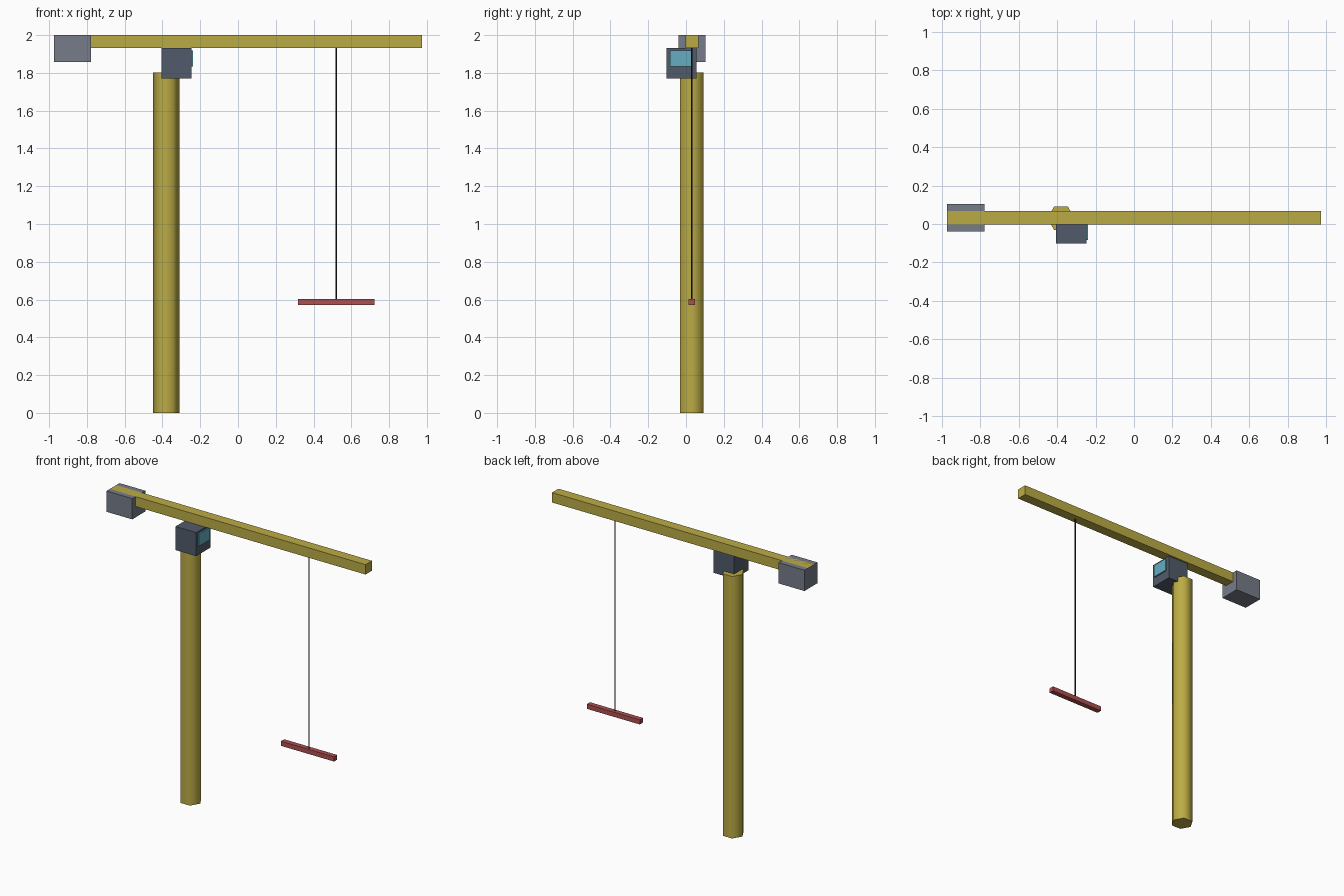
import bpy, math

if "Cube" in bpy.data.objects:
    bpy.data.objects.remove(bpy.data.objects["Cube"])

def material(name, rgb):
    m = bpy.data.materials.new(name)
    m.diffuse_color = (*rgb, 1)
    m.use_nodes = True
    m.node_tree.nodes["Principled BSDF"].inputs["Base Color"].default_value = m.diffuse_color
    return m

YELLOW = material("yellow_paint", (0.50, 0.41, 0.06))
DARK = material("cab_grey", (0.085, 0.105, 0.145))
GREY = material("ballast_grey", (0.18, 0.20, 0.25))
GLASS = material("window_glass", (0.13, 0.42, 0.54))
RED = material("red_load", (0.42, 0.08, 0.08))
BLACK = material("cable_black", (0.02, 0.02, 0.025))

def box(name, x, y, z, mat):
    """Box from (min, max) ranges on each axis."""
    axes = (x, y, z)
    bpy.ops.mesh.primitive_cube_add(size=1, location=[(a + b) / 2 for a, b in axes])
    o = bpy.context.object
    o.name = name
    o.scale = [b - a for a, b in axes]
    bpy.ops.object.transform_apply(location=False, rotation=False, scale=True)
    o.data.materials.append(mat)
    return o

def post(name, x, y, z, radius, mat):
    """Upright six-sided prism with corners on the x axis."""
    bpy.ops.mesh.primitive_cylinder_add(vertices=6, radius=radius, depth=z[1] - z[0],
                                        location=(x, y, (z[0] + z[1]) / 2),
                                        rotation=(0, 0, math.pi / 2))
    o = bpy.context.object
    o.name = name
    bpy.ops.object.transform_apply(location=False, rotation=True, scale=False)
    o.data.materials.append(mat)
    bpy.ops.object.shade_smooth_by_angle(angle=math.radians(65))
    return o

CY = 0.032  # shared centre line of mast, jib and load

# Mast and jib
post("mast", -0.38, CY - 0.002, (0, 1.803), 0.071, YELLOW)
box("jib", (-0.973, 0.973), (CY - 0.035, CY + 0.035), (1.932, 2.0), YELLOW)

# Counterweight at the rear end of the jib
box("counterweight", (-0.974, -0.778), (CY - 0.071, CY + 0.071), (1.857, 2.0), GREY)

# Operator cab with window facing along the jib
box("cab", (-0.405, -0.247), (-0.102, 0.055), (1.77, 1.932), DARK)
box("cab_window", (-0.26, -0.238), (-0.084, 0.033), (1.833, 1.918), GLASS)

# Hoist cable and hanging beam
post("hoist_cable", 0.52, CY - 0.002, (0.60, 1.935), 0.004, BLACK)
box("hanging_beam", (0.318, 0.722), (CY - 0.019, CY + 0.016), (0.572, 0.604), RED)
